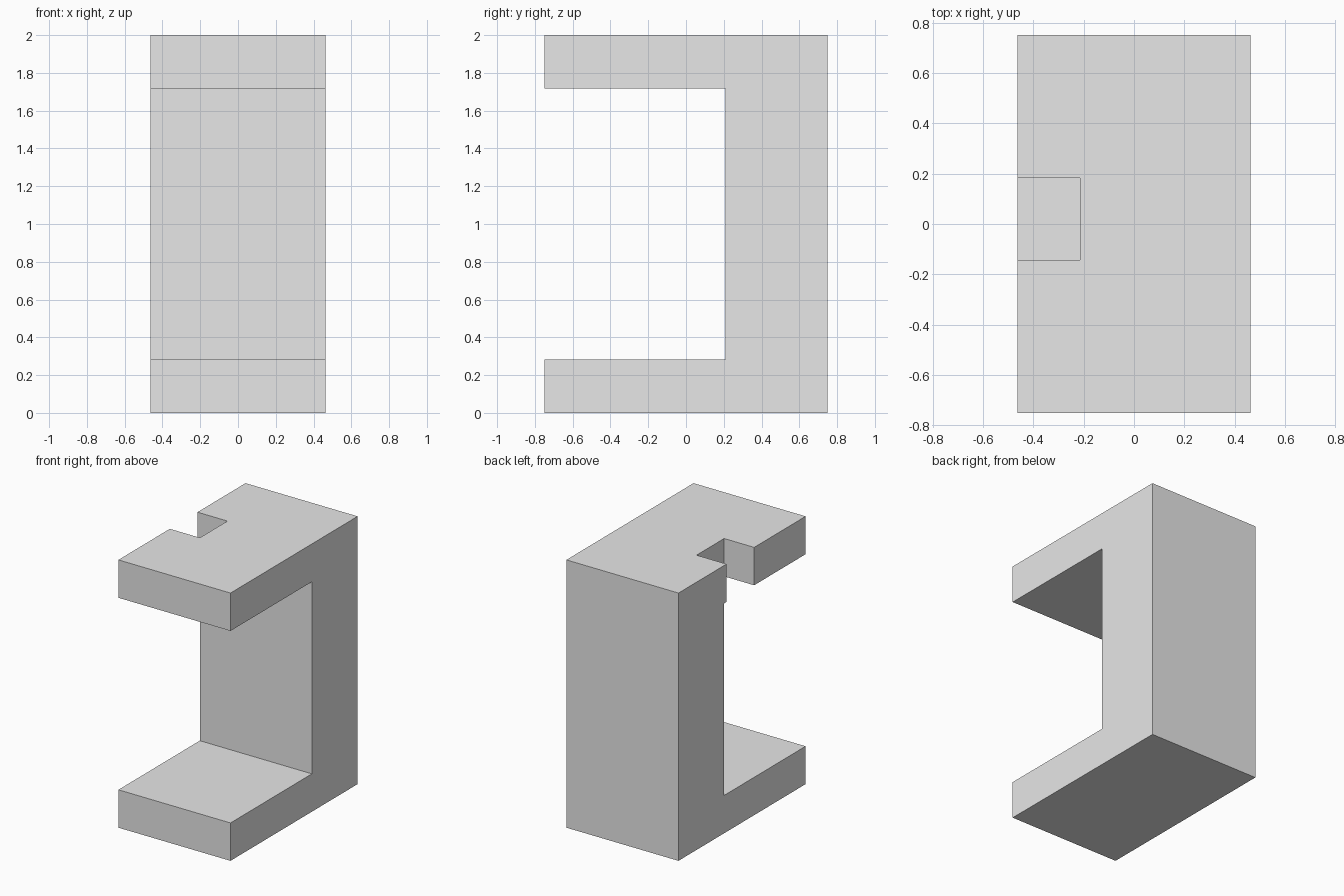
import bpy
import bmesh

cube = bpy.data.objects.get("Cube")
if cube:
    bpy.data.objects.remove(cube, do_unlink=True)

WIDTH, DEPTH, HEIGHT = 0.926, 1.5, 2.0
ARM = 0.283       # thickness of the two arms
WALL_Y = 0.21     # front face of the upright wall

grey = bpy.data.materials.new("light_grey")
grey.use_nodes = True
colour = (0.8, 0.8, 0.8, 1.0)
grey.diffuse_color = colour
grey.node_tree.nodes["Principled BSDF"].inputs["Base Color"].default_value = colour


def extruded(name, profile, offset):
    """Solid made by pushing a flat profile along an offset."""
    bm = bmesh.new()
    face = bm.faces.new([bm.verts.new(p) for p in profile])
    result = bmesh.ops.extrude_face_region(bm, geom=[face])
    moved = [v for v in result["geom"] if isinstance(v, bmesh.types.BMVert)]
    bmesh.ops.translate(bm, verts=moved, vec=offset)
    bmesh.ops.recalc_face_normals(bm, faces=bm.faces)
    mesh = bpy.data.meshes.new(name)
    bm.to_mesh(mesh)
    bm.free()
    mesh.materials.append(grey)
    obj = bpy.data.objects.new(name, mesh)
    bpy.context.collection.objects.link(obj)
    return obj


# C-shaped bracket: side profile pushed across the width
front, back = -DEPTH / 2, DEPTH / 2
side = [(front, 0), (back, 0), (back, HEIGHT), (front, HEIGHT),
        (front, HEIGHT - ARM), (WALL_Y, HEIGHT - ARM), (WALL_Y, ARM), (front, ARM)]
bracket = extruded("bracket", [(-WIDTH / 2, y, z) for y, z in side], (WIDTH, 0, 0))

# Rectangular notch through the edge of the upper arm
x0, x1, y0, y1 = -0.6, -0.215, -0.143, 0.183
corners = [(x0, y0), (x1, y0), (x1, y1), (x0, y1)]
cutter = extruded("notch_cutter", [(x, y, HEIGHT - 2 * ARM) for x, y in corners], (0, 0, 1))
cutter.hide_render = True
cutter.hide_viewport = True
cutter.display_type = 'WIRE'

notch = bracket.modifiers.new("notch", 'BOOLEAN')
notch.operation = 'DIFFERENCE'
notch.solver = 'EXACT'
notch.object = cutter
